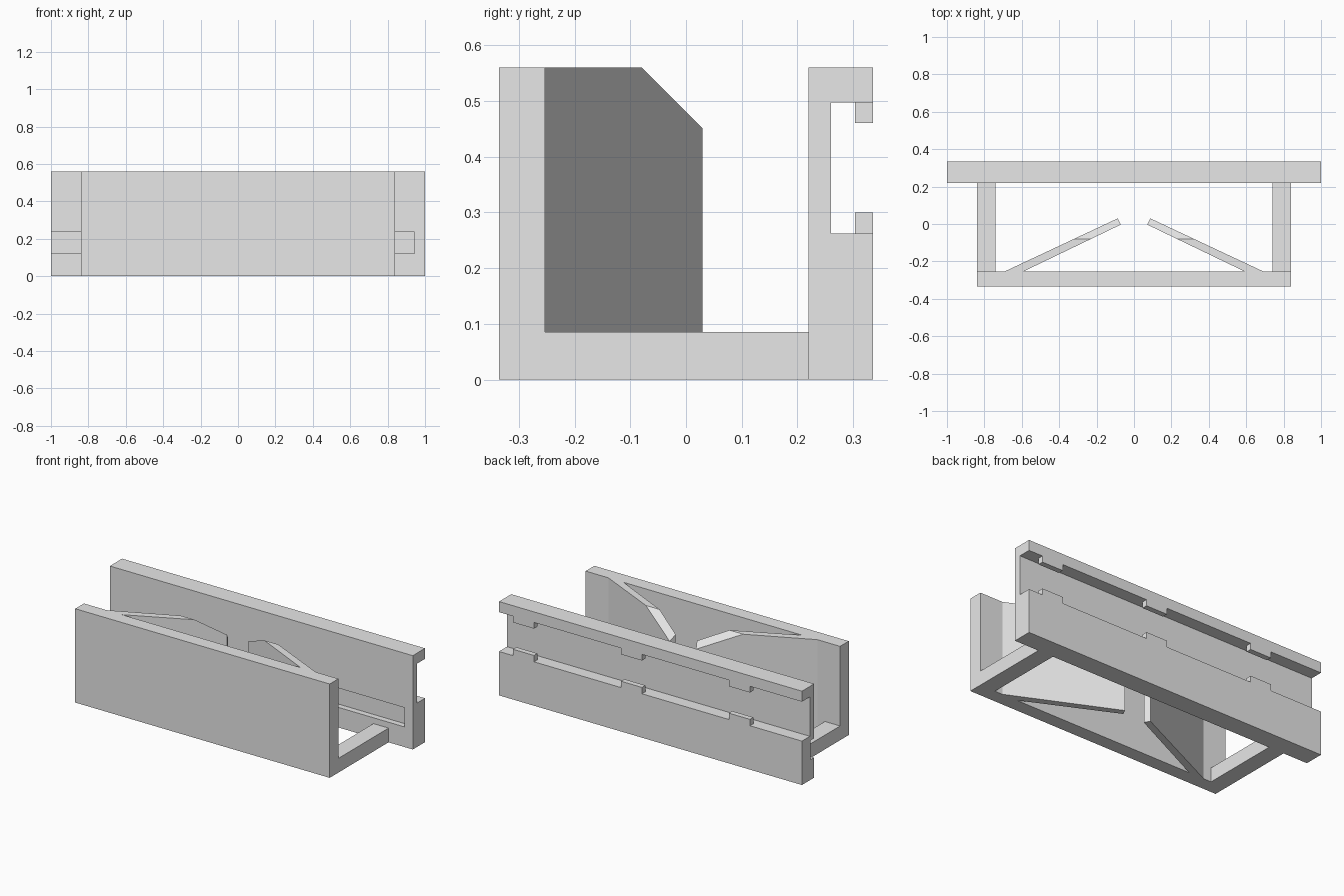
import bpy, bmesh
from mathutils import Vector

old = bpy.data.objects.get("Cube")
if old:
    bpy.data.objects.remove(old, do_unlink=True)

GREY = (0.8, 0.8, 0.8, 1.0)
grey = bpy.data.materials.new("plain_grey")
grey.use_nodes = True
grey.diffuse_color = GREY
grey.node_tree.nodes["Principled BSDF"].inputs["Base Color"].default_value = GREY


def prism(name, outline, direction, cut=None):
    """Extrude a closed outline; optionally slice off one side of a plane."""
    bm = bmesh.new()
    face = bm.faces.new([bm.verts.new(p) for p in outline])
    grown = bmesh.ops.extrude_face_region(bm, geom=[face])["geom"]
    moved = [g for g in grown if isinstance(g, bmesh.types.BMVert)]
    bmesh.ops.translate(bm, verts=moved, vec=Vector(direction))
    if cut:
        point, normal = cut
        bmesh.ops.bisect_plane(bm, geom=bm.verts[:] + bm.edges[:] + bm.faces[:],
                               plane_co=point, plane_no=normal, clear_outer=True)
        bmesh.ops.holes_fill(bm, edges=[e for e in bm.edges if e.is_boundary])
    bmesh.ops.recalc_face_normals(bm, faces=bm.faces[:])
    mesh = bpy.data.meshes.new(name)
    bm.to_mesh(mesh)
    bm.free()
    mesh.materials.append(grey)
    obj = bpy.data.objects.new(name, mesh)
    bpy.context.collection.objects.link(obj)
    return obj


def box(name, x, y, z):
    base = [(x[0], y[0], z[0]), (x[1], y[0], z[0]),
            (x[1], y[1], z[0]), (x[0], y[1], z[0])]
    return prism(name, base, (0, 0, z[1] - z[0]))


HEIGHT = 0.56
FRONT, PANEL_BACK = -0.335, -0.253
RAIL_FRONT, WEB_BACK, BACK = 0.22, 0.26, 0.335
SLOT_LOW, SLOT_HIGH = 0.262, 0.497

# Rear rail: C-shaped section with an open channel along the back
section = [(RAIL_FRONT, 0), (BACK, 0), (BACK, SLOT_LOW), (WEB_BACK, SLOT_LOW),
           (WEB_BACK, SLOT_HIGH), (BACK, SLOT_HIGH), (BACK, HEIGHT), (RAIL_FRONT, HEIGHT)]
rail = prism("rear_rail", [(-1, y, z) for y, z in section], (2, 0, 0))

# Shallow groove on the rail's inner face, open at one end
cutter = box("groove_cutter", (-1.1, 0.945), (0.15, RAIL_FRONT + 0.035), (0.12, 0.235))
cutter.hide_render = True
groove = rail.modifiers.new("groove", "BOOLEAN")
groove.operation = "DIFFERENCE"
groove.solver = "EXACT"
groove.object = cutter
bpy.context.view_layer.objects.active = rail
bpy.ops.object.modifier_apply(modifier=groove.name)
bpy.data.objects.remove(cutter, do_unlink=True)

# Retaining tabs in pairs along the channel lips
for i in range(3):
    x = 0.769 - 0.713 * i
    box(f"lower_tab_{i + 1}", (x, x + 0.139), (0.303, BACK), (SLOT_LOW, 0.30))
    box(f"upper_tab_{i + 1}", (x, x + 0.139), (0.303, BACK), (0.46, SLOT_HIGH))

# Front panel
box("front_panel", (-0.84, 0.84), (FRONT, PANEL_BACK), (0, HEIGHT))

# Base bars and angled spring fins, one of each per side
for side, s in (("left", 1), ("right", -1)):
    box(f"{side}_base_bar", sorted((0.74 * s, 0.84 * s)), (PANEL_BACK, RAIL_FRONT), (0, 0.085))
    plan = [(0.69, PANEL_BACK), (0.59, PANEL_BACK), (0.07, -0.003), (0.087, 0.03)]
    prism(f"{side}_spring_fin", [(x * s, y, 0) for x, y in plan], (0, 0, HEIGHT),
          cut=((0, -0.08, HEIGHT), (0, 1, 1)))
